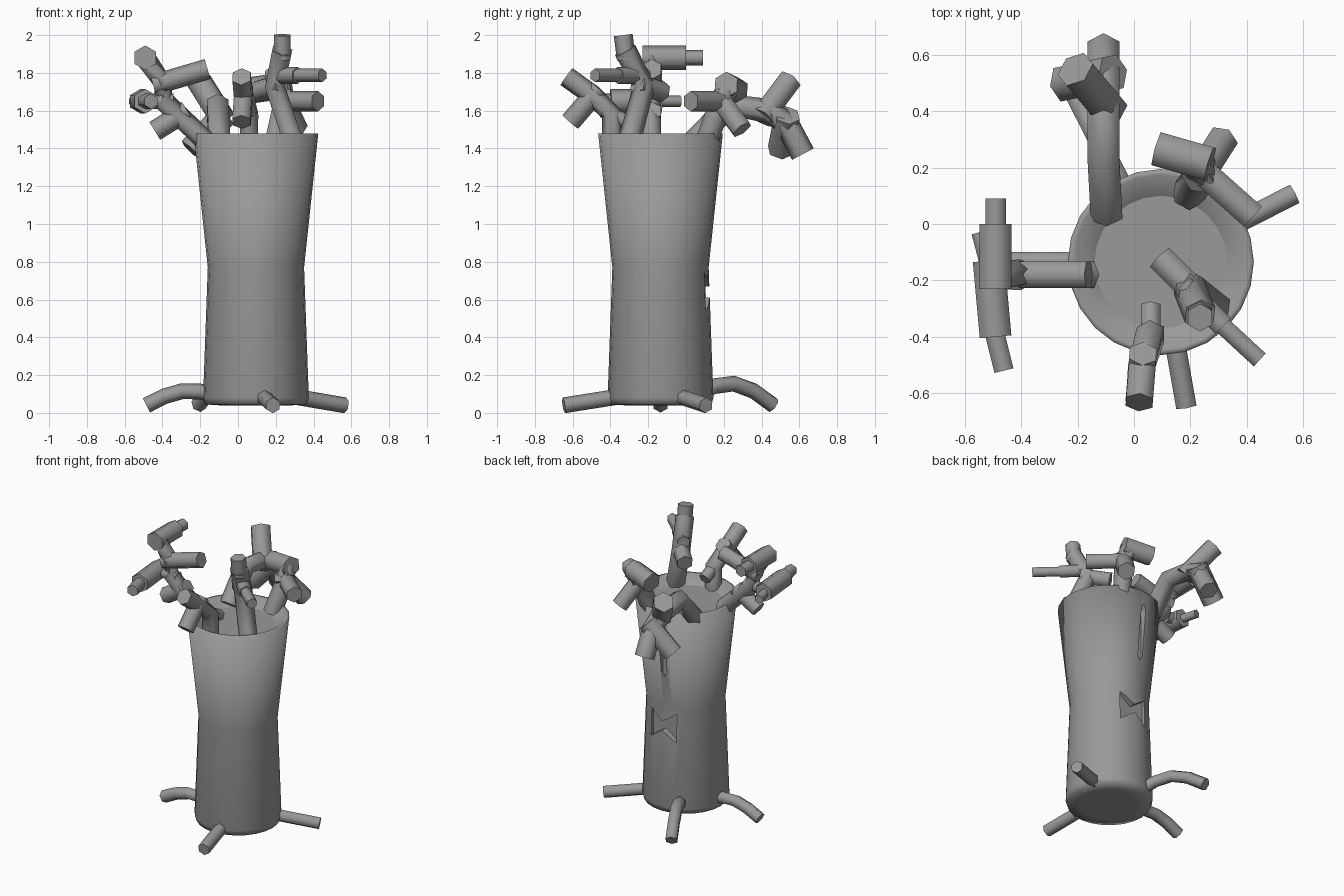
import bpy, bmesh
from math import sin, cos, tau, pi, radians
from mathutils import Vector

if "Cube" in bpy.data.objects:
    bpy.data.objects.remove(bpy.data.objects["Cube"], do_unlink=True)

GREY = (*[.32] * 3, 1)
bark = bpy.data.materials.new("grey_bark")
bark.use_nodes = True
bark.diffuse_color = GREY
bark.node_tree.nodes["Principled BSDF"].inputs["Base Color"].default_value = GREY


def move(left=0, back=0, up=0):
    return Vector((left, back, up))


CENTRE = move(left=.095, back=-.135)


def around(angle, out, up):
    """Point at an angle and distance from the trunk axis."""
    return CENTRE + move(out * cos(angle), out * sin(angle), up)


def rim(degrees):
    """Point just inside the trunk rim, where a branch starts."""
    return around(radians(degrees), .26, 1.43)


def skin(name, rings, smooth=True):
    """Join rings of points with walls and close both ends with flat caps."""
    bm = bmesh.new()
    rings = [[bm.verts.new(p) for p in ring] for ring in rings]
    for lower, upper in zip(rings, rings[1:]):
        for i in range(len(lower)):
            wall = bm.faces.new((lower[i - 1], lower[i], upper[i], upper[i - 1]))
            wall.smooth = smooth
    bm.faces.new(rings[0])
    bm.faces.new(rings[-1])
    bmesh.ops.recalc_face_normals(bm, faces=bm.faces)
    mesh = bpy.data.meshes.new(name)
    bm.to_mesh(mesh)
    bm.free()
    mesh.materials.append(bark)
    part = bpy.data.objects.new(name, mesh)
    bpy.context.collection.objects.link(part)
    return part


def tube(name, path, thick, sides=6):
    """Faceted limb along a path."""
    rings = []
    for i, point in enumerate(path):
        before, after = path[max(i - 1, 0)], path[min(i + 1, len(path) - 1)]
        along = (after - before).normalized()
        level = move(up=1) if abs(along.z) < .85 else move(back=1)
        side = along.cross(level).normalized()
        over = side.cross(along)
        turns = [tau * (k + .5) / sides for k in range(sides)]
        rings.append([point + thick * (side * cos(a) + over * sin(a)) for a in turns])
    skin(name, rings)


def limb(name, start, *steps, thick=.055):
    """Bent branch built from successive moves; returns its joints."""
    joints = [start]
    for step in steps:
        joints.append(joints[-1] + step)
    tube(name, joints, thick)
    return joints


def twig(name, joint, step, thick=.055):
    """Straight offshoot sunk a little into its parent; returns its end."""
    end = joint + step
    tube(name, [joint - step.normalized() * .05, end], thick)
    return end


# Trunk with a waist, rounded foot and sunken top
SIDES = 24
profile = [(.19, .04), (.27, .045), (.28, .08), (.255, .77),
           (.33, 1.48), (.31, 1.48), (.235, 1.43)]
trunk = skin("trunk", [[around(tau * k / SIDES, out, up) for k in range(SIDES)]
                       for out, up in profile])


# Pinched hollow and narrow groove in the back of the trunk
def cut(name, middle, width, height, pinch):
    outline = [(-width, -height), (0, -pinch), (width, -height),
               (width, height), (0, pinch), (-width, height)]
    cutter = skin(name, [[middle + move(x, depth, z) for x, z in outline]
                         for depth in (0, .3)], smooth=False)
    cutter.hide_render = True
    cutter.hide_set(True)
    carve = trunk.modifiers.new(name, 'BOOLEAN')
    carve.object = cutter
    carve.operation = 'DIFFERENCE'
    carve.solver = 'EXACT'


cut("hollow_cutter", move(.1, .08, .64), width=.1, height=.1, pinch=.03)
cut("groove_cutter", move(.07, .13, 1.2), width=.02, height=.17, pinch=.2)

# Right branch and its offshoots
base, fork, elbow, tip = limb("right_branch", rim(190), move(left=-.23, up=.22),
                              move(left=-.01, up=.1), move(left=-.09, up=.13))
end = twig("right_top_twig", tip, move(back=.18), thick=.065)
twig("right_top_twig_tip", end, move(back=.09), thick=.042)
twig("right_inner_twig", elbow, move(left=.24, up=.07))
twig("right_lower_twig", base.lerp(fork, .65), move(left=-.13, up=-.08))
joint = twig("right_link", fork, move(left=-.12), thick=.04)
end = twig("right_cross_twig", joint, move(left=.02, back=-.22), thick=.065)
twig("right_cross_twig_front", end, move(left=.03, back=-.12), thick=.04)
twig("right_cross_twig_back", joint, move(left=-.04, back=.15), thick=.03)

# Back branch arching over and down
base, rise, crest, bend, tip = limb(
    "back_branch", rim(138), move(left=-.01, back=.19, up=.2), move(back=.2, up=-.03),
    move(back=.1, up=-.06), move(back=.09, up=-.17), thick=.065)
twig("back_upper_twig", crest, move(left=-.1, back=.12, up=.16), thick=.07)
twig("back_lower_twig", bend, move(left=-.14, back=-.03, up=-.15), thick=.07)

# Left rear branch
base, fork, tip = limb("rear_left_branch", rim(68), move(left=.05, back=.08, up=.22),
                       move(left=-.02, back=.04, up=.08), thick=.06)
twig("rear_left_top_twig", tip, move(left=-.14, back=.04, up=-.02), thick=.07)
twig("rear_left_side_twig", fork, move(left=.18, back=-.16))
twig("rear_left_lower_twig", fork, move(left=.07, back=.11, up=-.15), thick=.06)

# Tall left front branch
base, fork, tip = limb("tall_branch", rim(-40), move(left=-.1, back=.08, up=.3),
                       move(left=.04, back=-.1, up=.19), thick=.06)
twig("tall_branch_tip", tip, move(back=-.01, up=.08), thick=.05)
end = twig("tall_side_twig", fork.lerp(tip, .3), move(left=.11, back=-.11), thick=.045)
twig("tall_side_twig_tip", end, move(left=.13, back=-.12), thick=.036)
twig("tall_inner_twig", fork, move(left=-.1, back=.1, up=-.03))

# Front branch
base, knee, fork, tip = limb("front_branch", rim(-98), move(up=.15),
                             move(left=-.03, back=-.1, up=.1),
                             move(left=-.01, back=-.14, up=.1))
twig("front_lower_twig", fork, move(left=-.01, back=-.12, up=-.14))
twig("front_back_twig", knee, move(back=.1, up=-.05), thick=.04)

# Roots spread from the foot, each with its own reach and arch
roots = {"right": (180, .58, .05), "left": (27, .53, 0),
         "front": (-80, .52, 0), "back": (117, .67, .09)}
for side, (degrees, reach, arch) in roots.items():
    path = []
    for k in range(5):
        t = k / 4
        path.append(around(radians(degrees), .2 + t * (reach - .2),
                           .09 - .05 * t + arch * sin(pi * t)))
    tube(side + "_root", path, thick=.042)
